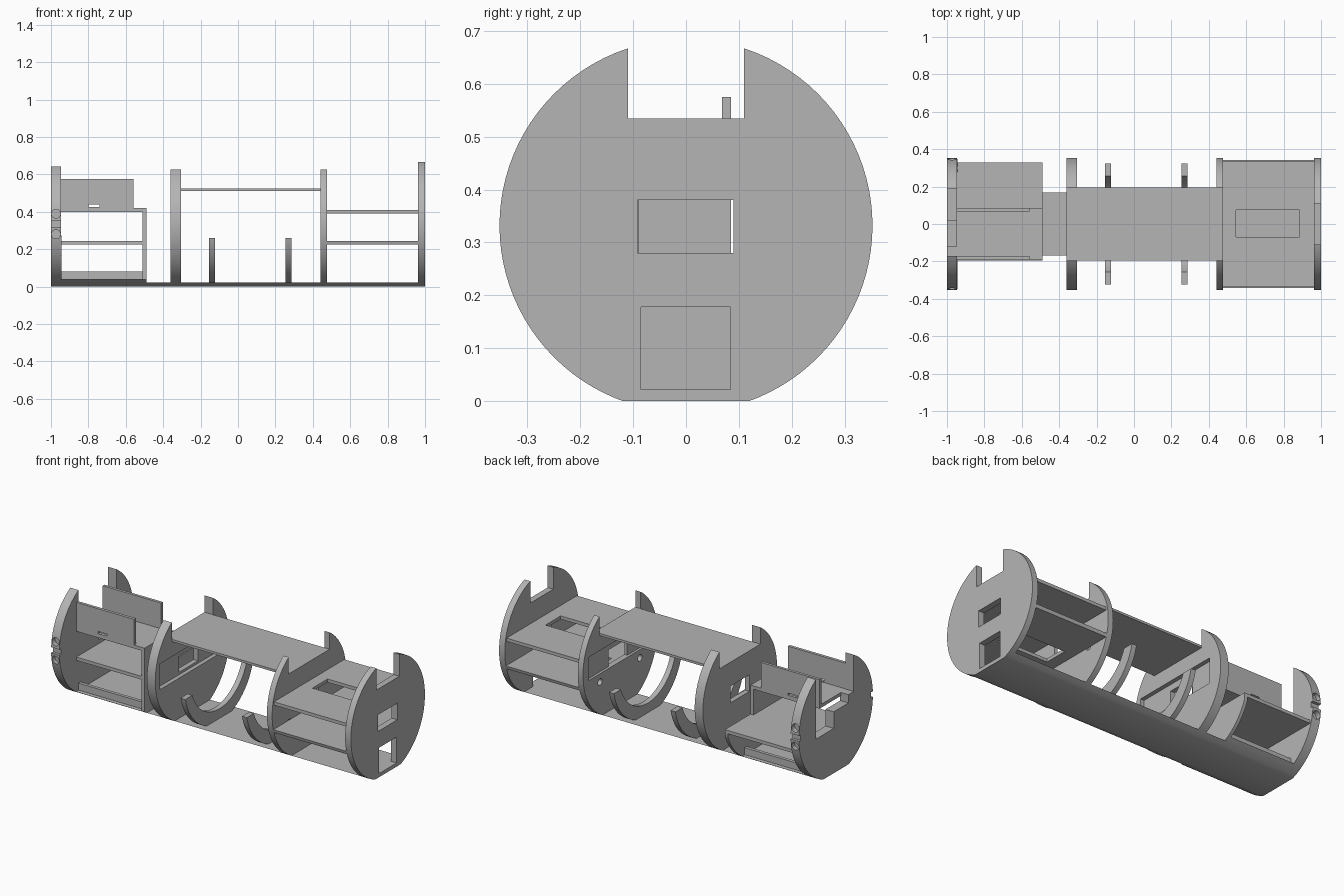
import bpy, bmesh, math
from mathutils import Matrix

old = bpy.data.objects.get("Cube")
if old:
    bpy.data.objects.remove(old, do_unlink=True)

R, CZ = 0.353, 0.332          # hull radius and axis height
FLOOR = 0.022

grey = bpy.data.materials.new("plain grey")
grey.use_nodes = True
grey.diffuse_color = (0.46, 0.46, 0.46, 1)
grey.node_tree.nodes["Principled BSDF"].inputs["Base Color"].default_value = (0.46, 0.46, 0.46, 1)


def finish(name, bm):
    mesh = bpy.data.meshes.new(name)
    bm.to_mesh(mesh)
    bm.free()
    mesh.materials.append(grey)
    ob = bpy.data.objects.new(name, mesh)
    bpy.context.collection.objects.link(ob)
    return ob


def box(name, x0, x1, y0, y1, z0, z1):
    bm = bmesh.new()
    bmesh.ops.create_cube(bm, size=1)
    for v in bm.verts:
        v.co.x = x1 if v.co.x > 0 else x0
        v.co.y = y1 if v.co.y > 0 else y0
        v.co.z = z1 if v.co.z > 0 else z0
    return finish(name, bm)


def rod(name, axis, centre, radius, length, sides=96):
    bm = bmesh.new()
    turn = Matrix.Rotation(math.pi / 2, 4, "Y" if axis == "X" else "X")
    bmesh.ops.create_cone(bm, cap_ends=True, segments=sides, radius1=radius, radius2=radius,
                          depth=length, matrix=Matrix.Translation(centre) @ turn)
    return finish(name, bm)


def combine(ob, other, operation):
    mod = ob.modifiers.new("cut", "BOOLEAN")
    mod.operation, mod.solver, mod.object = operation, "EXACT", other
    bpy.context.view_layer.objects.active = ob
    bpy.ops.object.modifier_apply(modifier=mod.name)
    bpy.data.objects.remove(other, do_unlink=True)


def hull_part(name, x0, x1, y0=-1, y1=1, z0=0, z1=1, radius=R, cuts=(), holes=()):
    """Slab of the round hull, limited by a box, with box and rod cutouts."""
    ob = rod(name, "X", ((x0 + x1) / 2, 0, CZ), radius, x1 - x0)
    combine(ob, box("limit", x0 - 0.1, x1 + 0.1, y0, y1, z0, z1), "INTERSECT")
    for c in cuts:
        combine(ob, box("cutter", *c), "DIFFERENCE")
    for h in holes:
        combine(ob, rod("cutter", *h), "DIFFERENCE")
    return ob


# Full-length keel
hull_part("keel", -1, 1, z1=FLOOR)

# Right end frame with stepped opening and side sockets
sockets, gaps = [], []
for s in (-1, 1):
    gaps.append((-1.1, -0.9, min(s * 0.335, s * 0.5), max(s * 0.335, s * 0.5), 0.318, 0.352))
    for z in (0.28, 0.39):
        sockets.append(("Y", (-0.973, s * 0.35, z), 0.024, 0.06, 24))
hull_part("right_end_frame", -1, -0.945, cuts=[
    (-1.1, -0.9, -0.17, 0.19, 0.42, 1),
    (-1.1, -0.9, -0.12, 0.03, 0.37, 1),
    (-1.1, -0.9, 0.02, 0.19, 0.27, 1)] + gaps, holes=sockets)

# Middle frames with wide notch, window, shallow pocket and bolt holes
hull_part("right_middle_frame", -0.36, -0.305, cuts=[
    (-0.5, 0, -0.195, 0.195, 0.525, 1),
    (-0.5, 0, -0.09, 0.09, 0.28, 0.38),
    (-0.33, 0, -0.31, 0.26, 0.265, 0.42)])
hull_part("left_middle_frame", 0.44, 0.475, cuts=[
    (0.3, 0.6, -0.195, 0.195, 0.525, 1),
    (0.3, 0.6, -0.09, 0.09, 0.28, 0.38),
    (0.3, 0.455, -0.26, 0.3, 0.28, 0.42)],
    holes=[("X", (0.45, s * 0.19, 0.23), 0.02, 0.3, 24) for s in (-1, 1)])

# Left end frame with notch and two windows
hull_part("left_end_frame", 0.962, 1, cuts=[
    (0.9, 1.1, -0.11, 0.11, 0.535, 1),
    (0.9, 1.1, -0.092, 0.09, 0.28, 0.38),
    (0.9, 1.1, -0.085, 0.084, FLOOR, 0.178)])

# Centre deck
box("centre_deck", -0.306, 0.441, -0.195, 0.195, 0.511, 0.525)

# Left bay shelves
opening = (0.545, 0.885, -0.07, 0.075, 0, 1)
hull_part("left_upper_shelf", 0.474, 0.963, y0=-0.335, y1=0.335, z0=0.39, z1=0.41, cuts=[opening])
hull_part("left_lower_shelf", 0.474, 0.963, z0=0.225, z1=0.245, cuts=[opening])

# Crescent cradles
for side, x in (("right", -0.14), ("left", 0.27)):
    hull_part(side + "_cradle", x - 0.016, x + 0.016, z0=0.01, z1=0.26, radius=0.332,
              holes=[("X", (x, 0, 0.355), 0.275, 0.2)])

# Right bay: tray, rails, shelf, upper plate, partition
hull_part("right_tray", -0.95, -0.49, z0=0.015, z1=0.038)
for s, side in ((-1, "front"), (1, "back")):
    box(side + "_tray_rail", -0.95, -0.505, s * 0.16 - 0.01, s * 0.16 + 0.01, 0.03, 0.08)
hull_part("right_shelf", -0.95, -0.49, y0=-0.19, y1=0.33, z0=0.225, z1=0.245)
box("right_upper_plate", -0.95, -0.49, -0.19, 0.085, 0.40, 0.42)
hull_part("partition", -0.51, -0.49, y0=-0.19, y1=0.33, z0=0.02, z1=0.42,
          cuts=[(-0.6, -0.4, 0.085, 0.5, 0.245, 1)])

# Upright panels with a small slot
for side, y0, y1 in (("front", -0.19, -0.172), ("back", 0.068, 0.085)):
    panel = box(side + "_panel", -0.95, -0.56, y0, y1, 0.40, 0.575)
    combine(panel, box("cutter", -0.8, -0.74, y0 - 0.1, y1 + 0.1, 0.425, 0.438), "DIFFERENCE")

# Smooth rims, sharp edges
bpy.ops.object.select_all(action="DESELECT")
for ob in bpy.context.collection.objects:
    if ob.type == "MESH":
        ob.select_set(True)
        bpy.context.view_layer.objects.active = ob
bpy.ops.object.shade_smooth_by_angle(angle=math.radians(30))
